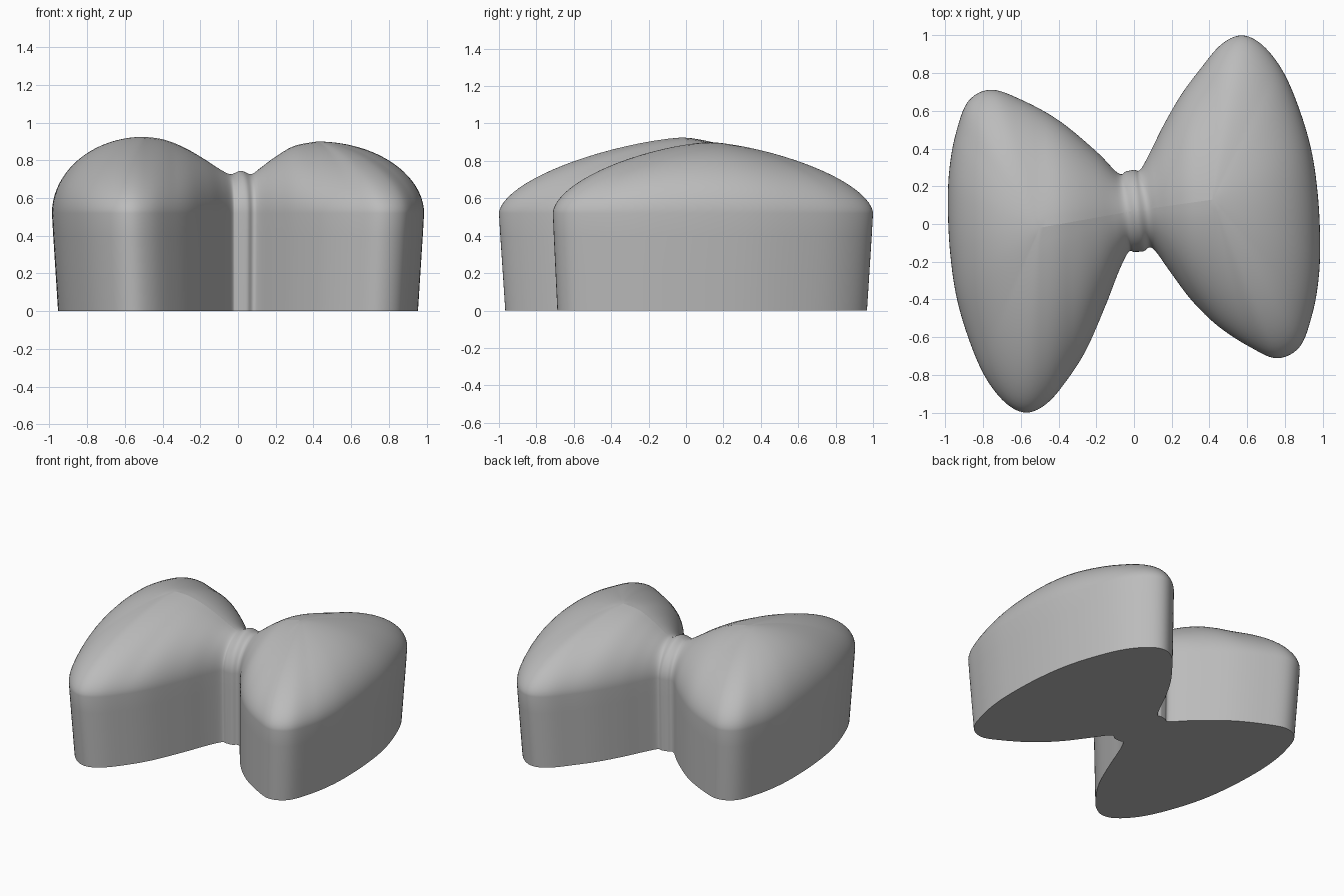
import bpy
import bmesh
import math
from mathutils import Vector

default = bpy.data.objects.get("Cube")
if default:
    bpy.data.objects.remove(default)

SHOULDER = 0.52   # height where the walls turn into the domes
WAIST_Y = 0.07    # middle of the knot


def smooth_path(points, closed, steps):
    """Sample a smooth curve that passes through the points."""
    count = len(points)
    pick = (lambda i: points[i % count]) if closed else (lambda i: points[min(max(i, 0), count - 1)])
    result = []
    for i in range(count if closed else count - 1):
        a, b, c, d = (Vector(pick(i + k)) for k in (-1, 0, 1, 2))
        for k in range(steps):
            t = k / steps
            result.append(0.5 * (2 * b + (c - a) * t + (2 * a - 5 * b + 4 * c - d) * t ** 2
                                 + (3 * b - a - 3 * c + d) * t ** 3))
    if not closed:
        result.append(Vector(points[-1]))
    return result


def lookup(path, x):
    """Read the second coordinate of a path at x."""
    if x <= path[0].x:
        return path[0].y
    for a, b in zip(path, path[1:]):
        if x <= b.x:
            return a.y + (b.y - a.y) * (x - a.x) / max(b.x - a.x, 1e-6)
    return path[-1].y


# Outline of the bow: the outer lobe edge is the same on both sides, turned half way round
lobe_edge = [(-.76, .712), (-.88, .65), (-.945, .48), (-.978, .3), (-.987, .12), (-.978, -.12),
             (-.945, -.37), (-.88, -.6), (-.79, -.81), (-.68, -.95), (-.57, -1), (-.46, -.95),
             (-.35, -.82)]
front_knot = [(-.25, -.66), (-.15, -.43), (-.08, -.25), (-.03, -.15), (0, -.148), (.05, -.145),
              (.1, -.13), (.2, -.265), (.31, -.41), (.45, -.545), (.62, -.655)]
back_knot = [(.25, .685), (.16, .53), (.09, .39), (.035, .29), (0, .287), (-.04, .28),
             (-.085, .27), (-.2, .385), (-.4, .55), (-.6, .66)]
far_edge = [(-x, -y) for x, y in lobe_edge]
outline = smooth_path(lobe_edge + front_knot + far_edge + back_knot, True, 6)

# Height of the crest running from one dome through the knot to the other
crest = smooth_path([(-.5, .925), (-.4, .912), (-.3, .875), (-.2, .82), (-.1, .755), (-.04, .727),
                     (.015, .745), (.07, .727), (.12, .76), (.2, .82), (.3, .877), (.42, .9)],
                    False, 6)
crest_y = [Vector((-.5, -.02)), Vector((0, WAIST_Y)), Vector((.42, .13))]


def crest_point(p):
    """Crest position that an outline point rises to; the knot leans a little."""
    lean = .12 * (p.y - WAIST_Y) * math.exp(-(p.x / .25) ** 2)
    x = min(max(p.x + lean, -.5), .42)
    return Vector((x, lookup(crest_y, x), lookup(crest, x)))


def dome_rise(s, sharpness):
    """Rise from the shoulder (s = 1) to the crest (s = 0)."""
    return max(1 - s ** (2 - .6 * sharpness), 0) ** (.5 + .08 * sharpness)


bm = bmesh.new()
rings = []

# Walls, flaring slightly upward
waist = Vector((0, WAIST_Y * .3))
for height, size in ((0, .967), (.2, .98), (.4, .993), (SHOULDER, 1)):
    rings.append([bm.verts.new((*(waist + (p - waist) * size), height)) for p in outline])

# Domes: rings shrinking from the outline to the crest
crests = [crest_point(p) for p in outline]
RINGS = 20
for k in range(1, RINGS + 1):
    s = math.cos(math.pi / 2 * k / RINGS)
    ring = []
    for p, q in zip(outline, crests):
        arm = p - q.xy
        sharpness = (abs(arm.y) / max(arm.length, 1e-6)) ** 2 * min(arm.length / .8, 1)
        flat = q.xy + arm * s
        ring.append(bm.verts.new((*flat, SHOULDER + (q.z - SHOULDER) * dome_rise(s, sharpness))))
    rings.append(ring)

for low, high in zip(rings, rings[1:]):
    for i in range(len(outline)):
        j = (i + 1) % len(outline)
        bm.faces.new((low[i], low[j], high[j], high[i]))
bm.faces.new(list(reversed(rings[0])))
bmesh.ops.remove_doubles(bm, verts=rings[-1], dist=.004)
bmesh.ops.recalc_face_normals(bm, faces=bm.faces)

mesh = bpy.data.meshes.new("bow_body")
bm.to_mesh(mesh)
bm.free()
bow = bpy.data.objects.new("bow_body", mesh)
bpy.context.collection.objects.link(bow)

# Plain grey
grey = bpy.data.materials.new("plain_grey")
grey.use_nodes = True
colour = (.5, .5, .5, 1)
grey.diffuse_color = colour
grey.node_tree.nodes["Principled BSDF"].inputs["Base Color"].default_value = colour
mesh.materials.append(grey)

# Smooth body with a crisp bottom edge
bpy.ops.object.select_all(action="DESELECT")
bow.select_set(True)
bpy.context.view_layer.objects.active = bow
bpy.ops.object.shade_smooth_by_angle(angle=math.radians(50))
